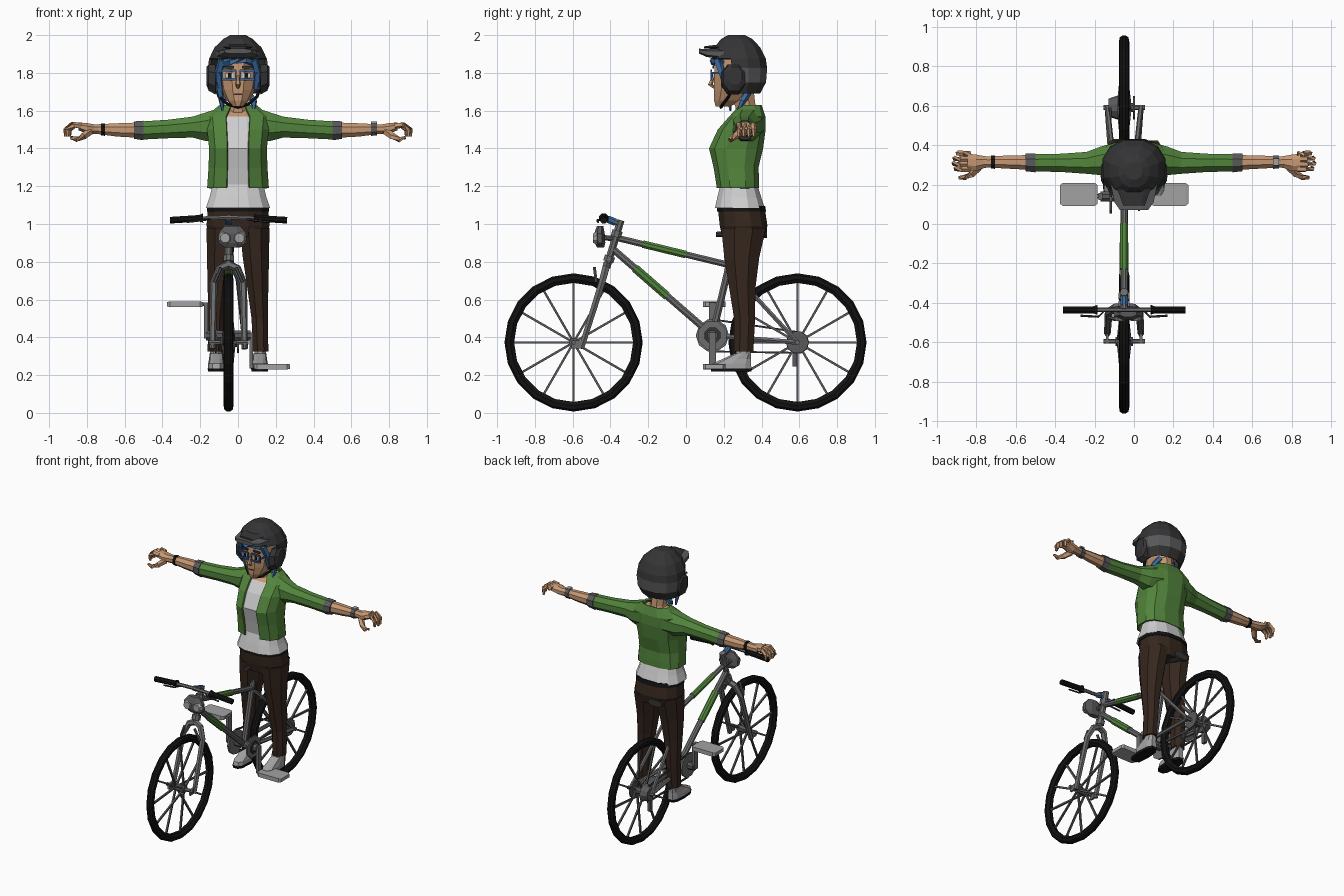
import bpy, bmesh, math
from mathutils import Vector

COLOURS = {
    "black": (0.006, 0.006, 0.006), "charcoal": (0.035, 0.035, 0.037), "mid_grey": (0.10, 0.10, 0.105),
    "frame_grey": (0.15, 0.15, 0.155), "light_grey": (0.36, 0.36, 0.37), "white": (0.62, 0.62, 0.63),
    "green": (0.085, 0.23, 0.045), "brown": (0.036, 0.02, 0.013), "skin": (0.56, 0.31, 0.17),
    "blue": (0.04, 0.14, 0.34)}
MATS = {}
for key, c in COLOURS.items():
    MATS[key] = bpy.data.materials.new(key)
    MATS[key].diffuse_color = (*c, 1)


def finish(name, bm, mats, paint=None):
    bmesh.ops.recalc_face_normals(bm, faces=bm.faces)
    if paint:
        for f in bm.faces:
            f.material_index = paint(f.calc_center_median())
    me = bpy.data.meshes.new(name)
    bm.to_mesh(me)
    bm.free()
    for m in mats.split():
        me.materials.append(MATS[m])
    ob = bpy.data.objects.new(name, me)
    bpy.context.collection.objects.link(ob)
    return ob


def skin_rings(bm, rings, cap=True):
    vs = [[bm.verts.new(p) for p in r] for r in rings]
    n = len(vs[0])
    for a, b in zip(vs, vs[1:]):
        for i in range(n):
            bm.faces.new((a[i], a[(i + 1) % n], b[(i + 1) % n], b[i]))
    if cap:
        bm.faces.new(vs[0])
        bm.faces.new(vs[-1])


def loft(name, rings, mats, n=10, axis="z", p=1.0, paint=None, drop=None, cap=True, thick=0):
    """Rings are (position on axis, centre a, centre b, radius a, radius b)."""
    bm = bmesh.new()
    out = []
    for t, a, b, ra, rb in rings:
        ring = []
        for k in range(n):
            g = -math.pi / 2 + (k + 0.5) * math.tau / n
            u, v = math.cos(g), math.sin(g)
            u, v = a + ra * math.copysign(abs(u) ** p, u), b + rb * math.copysign(abs(v) ** p, v)
            ring.append({"z": (u, v, t), "x": (t, u, v), "y": (u, t, v)}[axis])
        out.append(ring)
    skin_rings(bm, out, cap)
    if drop:
        bmesh.ops.delete(bm, geom=[f for f in bm.faces if drop(f.calc_center_median())], context="FACES")
    ob = finish(name, bm, mats, paint)
    if thick:
        m = ob.modifiers.new("thickness", "SOLIDIFY")
        m.thickness, m.offset = thick, -1
    return ob


def tube(name, pts, r, mats, n=6):
    """Tube through points; r is one radius or a list."""
    bm = bmesh.new()
    pts = [Vector(q) for q in pts]
    rs = r if isinstance(r, (list, tuple)) else [r] * len(pts)
    out = []
    for i, q in enumerate(pts):
        d = (pts[min(i + 1, len(pts) - 1)] - pts[max(i - 1, 0)]).normalized()
        side = d.cross(Vector((1, 0, 0)))
        if side.length < 0.3:
            side = d.cross(Vector((0, 1, 0)))
        side.normalize()
        up = side.cross(d)
        out.append([q + rs[i] * (side * math.cos(g) + up * math.sin(g))
                    for g in (math.tau * (k + 0.5) / n for k in range(n))])
    skin_rings(bm, out)
    return finish(name, bm, mats)


def box(name, c, s, mats):
    bm = bmesh.new()
    bmesh.ops.create_cube(bm, size=1)
    for v in bm.verts:
        v.co = Vector(c) + Vector([v.co[i] * s[i] for i in range(3)])
    return finish(name, bm, mats)


BX = -0.05  # plane of the bicycle


def wheel(name, y, z):
    # tyre from a lozenge-like section turned about the hub
    bm = bmesh.new()
    sec = [(0.315, -0.012), (0.335, -0.026), (0.356, -0.022), (0.366, -0.008),
           (0.366, 0.008), (0.356, 0.022), (0.335, 0.026), (0.315, 0.012)]
    N = 20
    vs = [[bm.verts.new((BX + x, y + r * math.cos(math.tau * i / N), z + r * math.sin(math.tau * i / N)))
           for r, x in sec] for i in range(N)]
    for i in range(N):
        a, b = vs[i], vs[(i + 1) % N]
        for j in range(8):
            bm.faces.new((a[j], a[(j + 1) % 8], b[(j + 1) % 8], b[j]))
    finish(name + "_tyre", bm, "black")
    for i in range(12):
        g = math.tau * i / 12
        s = 0.03 if i % 2 else -0.03
        tube(name + "_spoke", [(BX + s, y + 0.02 * math.cos(g), z + 0.02 * math.sin(g)),
                               (BX, y + 0.325 * math.cos(g), z + 0.325 * math.sin(g))], 0.0085, "mid_grey", 4)
    tube(name + "_hub", [(BX - 0.045, y, z), (BX + 0.045, y, z)], 0.025, "mid_grey", 8)
    tube(name + "_axle", [(BX - 0.105, y, z), (BX + 0.105, y, z)], 0.012, "frame_grey")


FY, RY, WZ = -0.595, 0.59, 0.373
wheel("front_wheel", FY, WZ)
wheel("rear_wheel", RY, WZ)


def bar(name, a, b, r, mats="frame_grey", n=8, x=0.0):
    return tube(name, [(BX + x, *a), (BX + x, *b)], r, mats, n)


# frame tubes
bar("head_tube", (-0.345, 1.02), (-0.42, 0.77), 0.021)
bar("upper_headset", (-0.362, 0.965), (-0.372, 0.93), 0.03)
bar("lower_headset", (-0.402, 0.83), (-0.412, 0.80), 0.03)
bar("top_tube", (-0.38, 0.93), (0.22, 0.785), 0.018)
bar("top_tube_band", (-0.23, 0.894), (0.0, 0.838), 0.0215, "green")
bar("down_tube", (-0.39, 0.87), (0.14, 0.41), 0.02)
bar("down_tube_band", (-0.27, 0.766), (-0.10, 0.618), 0.0245, "green")
bar("seat_tube", (0.14, 0.41), (0.24, 0.83), 0.02)
bar("seat_post", (0.235, 0.81), (0.27, 0.94), 0.014, "mid_grey")
loft("seat", [(0.16, BX, 0.945, 0.018, 0.015), (0.28, BX, 0.945, 0.03, 0.02),
              (0.37, BX, 0.945, 0.075, 0.028), (0.43, BX, 0.95, 0.06, 0.025)], "charcoal", 8, "y")
for s in (-1, 1):
    tube("seat_stay", [(BX + s * 0.02, 0.225, 0.77), (BX + s * 0.05, 0.28, 0.71),
                       (BX + s * 0.085, RY, WZ)], 0.013, "frame_grey")
    tube("chain_stay", [(BX + s * 0.03, 0.14, 0.41), (BX + s * 0.06, 0.25, 0.40),
                        (BX + s * 0.085, RY, WZ)], 0.014, "frame_grey")
    tube("fork_blade", [(BX, -0.42, 0.785), (BX + s * 0.045, -0.425, 0.765), (BX + s * 0.078, -0.445, 0.69),
                        (BX + s * 0.085, -0.555, 0.34)], [0.022, 0.022, 0.02, 0.017], "frame_grey")
    box("fork_dropout", (BX + s * 0.085, -0.575, 0.362), (0.014, 0.06, 0.04), "frame_grey")
    tube("brake_arm", [(BX + s * 0.075, -0.475, 0.69), (BX + s * 0.04, -0.485, 0.77)], 0.009, "mid_grey")
    # handlebar half and grip
    tube("handlebar", [(BX, -0.435, 1.035), (BX + s * 0.14, -0.435, 1.03), (BX + s * 0.30, -0.435, 1.02)],
         0.012, "frame_grey")
    tube("grip", [(BX + s * 0.135, -0.435, 1.031), (BX + s * 0.155, -0.435, 1.03), (BX + s * 0.31, -0.435, 1.02)],
         [0.027, 0.019, 0.019], "black", 8)
    tube("brake_lever", [(BX + s * 0.10, -0.44, 1.025), (BX + s * 0.13, -0.47, 1.02),
                         (BX + s * 0.22, -0.465, 1.01)], 0.006, "charcoal", 5)
    tube("lamp_lens", [(BX + s * 0.038 + 0.02, -0.47, 0.925), (BX + s * 0.038 + 0.02, -0.492, 0.925)],
         [0.038, 0.026], "light_grey", 8)
bar("stem", (-0.435, 1.035), (-0.352, 1.0), 0.018, "frame_grey")
bar("stem_wrap", (-0.415, 1.026), (-0.375, 1.01), 0.021, "blue")
bar("lamp_bracket", (-0.45, 0.93), (-0.37, 0.92), 0.015, "mid_grey")
loft("lamp_body", [(0.875, -0.03, -0.452, 0.045, 0.02), (0.90, -0.03, -0.455, 0.08, 0.03),
                   (0.95, -0.03, -0.458, 0.08, 0.03), (0.99, -0.03, -0.455, 0.045, 0.018)], "mid_grey", 8)

# drivetrain
tube("bottom_bracket", [(-0.17, 0.14, 0.41), (0.065, 0.14, 0.41)], 0.028, "mid_grey", 8)
tube("chainring", [(-0.125, 0.14, 0.41), (-0.112, 0.14, 0.41)], 0.088, "frame_grey", 10)
tube("crank_guard", [(0.02, 0.14, 0.41), (0.03, 0.14, 0.41)], 0.08, "frame_grey", 8)
tube("guard_cap", [(0.03, 0.14, 0.41), (0.038, 0.14, 0.41)], 0.045, "charcoal", 8)
tube("cassette", [(-0.13, RY, WZ), (-0.08, RY, WZ)], [0.045, 0.062], "mid_grey", 10)
tube("hub_disc", [(-0.005, RY, WZ), (0.005, RY, WZ)], 0.06, "mid_grey", 10)
for dz, ez in ((0.085, 0.055), (-0.085, -0.055)):
    tube("chain_run", [(-0.118, 0.14, 0.41 + dz), (-0.118, RY, WZ + ez)], 0.007, "charcoal", 4)
box("derailleur", (-0.118, 0.58, 0.29), (0.02, 0.03, 0.09), "mid_grey")
for s, x in ((1, 0.07), (-1, -0.17)):
    tip = 0.41 - s * 0.165
    box("crank_arm", (x, 0.14, 0.41 - s * 0.08), (0.02, 0.036, 0.19), "frame_grey")
    px = x + s * 0.11
    tube("pedal_spindle", [(x, 0.14, tip), (px, 0.14, tip)], 0.012, "mid_grey")
    loft("pedal", [(px - 0.095, 0.15, tip, 0.048, 0.012), (px - 0.08, 0.15, tip, 0.06, 0.015),
                   (px + 0.08, 0.15, tip, 0.06, 0.015), (px + 0.095, 0.15, tip, 0.048, 0.012)],
         "light_grey", 4, "x", 0.05)

# rider: legs and shoes
loft("hips", [(0.93, 0, 0.305, 0.15, 0.115), (0.99, 0, 0.305, 0.172, 0.13), (1.09, 0, 0.292, 0.163, 0.128)],
     "brown", 12, p=0.85)
loft("belt", [(1.065, 0, 0.294, 0.17, 0.134), (1.095, 0, 0.291, 0.168, 0.132)], "black", 12, p=0.85)
for s in (-1, 1):
    loft("trouser_leg", [(0.325, s * 0.12, 0.305, 0.044, 0.056), (0.50, s * 0.115, 0.31, 0.047, 0.06),
                         (0.66, s * 0.105, 0.298, 0.06, 0.075), (0.82, s * 0.095, 0.295, 0.075, 0.10),
                         (0.98, s * 0.088, 0.305, 0.085, 0.128)], "brown", 8)
    loft("ankle", [(0.28, s * 0.118, 0.30, 0.03, 0.04), (0.34, s * 0.118, 0.305, 0.034, 0.043)], "light_grey", 8)
    loft("shoe", [(0.235, s * 0.115, 0.24, 0.043, 0.11), (0.262, s * 0.115, 0.243, 0.043, 0.105),
                  (0.285, s * 0.115, 0.268, 0.038, 0.078), (0.315, s * 0.115, 0.302, 0.036, 0.045)],
         "light_grey", 10, p=0.7)
    loft("shoe_sole", [(0.218, s * 0.115, 0.24, 0.043, 0.11), (0.236, s * 0.115, 0.24, 0.046, 0.113)],
         "black", 10, p=0.7)

# shirt and open jacket
loft("shirt", [(1.085, 0, 0.285, 0.175, 0.135), (1.14, 0, 0.282, 0.155, 0.12), (1.21, 0, 0.28, 0.137, 0.10),
               (1.30, 0, 0.27, 0.14, 0.108), (1.40, 0, 0.268, 0.142, 0.13), (1.50, 0, 0.295, 0.145, 0.113),
               (1.57, 0, 0.322, 0.13, 0.085), (1.61, 0, 0.335, 0.085, 0.052)],
     "white skin", 12, p=0.8, paint=lambda c: int(c.z > 1.57))
loft("jacket", [(1.19, 0, 0.275, 0.168, 0.115), (1.23, 0, 0.272, 0.165, 0.118), (1.30, 0, 0.265, 0.16, 0.122),
                (1.40, 0, 0.265, 0.157, 0.147), (1.50, 0, 0.295, 0.168, 0.13), (1.57, 0, 0.325, 0.175, 0.098),
                (1.63, 0, 0.342, 0.10, 0.06)], "green", 12, p=0.75, cap=False, thick=0.012,
     drop=lambda c: c.y < 0.32 and abs(c.x) < 0.03)

for s in (-1, 1):
    # sleeve, cuff, forearm, wrist band
    loft("sleeve", [(s * 0.09, 0.335, 1.53, 0.085, 0.095), (s * 0.17, 0.32, 1.515, 0.078, 0.082),
                    (s * 0.24, 0.31, 1.513, 0.06, 0.06), (s * 0.37, 0.31, 1.503, 0.05, 0.053),
                    (s * 0.51, 0.31, 1.495, 0.047, 0.052)], "green", 8, "x")
    loft("cuff", [(s * 0.50, 0.31, 1.495, 0.052, 0.056), (s * 0.55, 0.312, 1.497, 0.048, 0.05)],
         "mid_grey", 8, "x")
    loft("forearm", [(s * 0.54, 0.312, 1.497, 0.04, 0.043), (s * 0.64, 0.314, 1.498, 0.036, 0.038),
                     (s * 0.74, 0.314, 1.502, 0.03, 0.028), (s * 0.77, 0.314, 1.502, 0.034, 0.028)],
         "skin", 8, "x")
    loft("wrist_band", [(s * 0.705, 0.314, 1.50, 0.037, 0.036), (s * (0.735 if s > 0 else 0.725), 0.314, 1.501, 0.036, 0.035)],
         "mid_grey" if s > 0 else "black", 8, "x")
    # hand with curled fingers and thumb
    loft("palm", [(s * 0.76, 0.314, 1.502, 0.033, 0.027), (s * 0.80, 0.31, 1.506, 0.045, 0.031),
                  (s * 0.845, 0.315, 1.517, 0.045, 0.022)], "skin", 8, "x")
    for k in range(4):
        y, e = 0.278 + 0.026 * k, (0.0, 0.01, 0.006, -0.01)[k]
        tube("finger", [(s * 0.83, y, 1.518), (s * (0.87 + e), y, 1.525), (s * (0.903 + e), y + 0.003, 1.498),
                        (s * (0.902 + e), y + 0.003, 1.463)], [0.016, 0.015, 0.014, 0.009], "skin", 5)
    tube("thumb", [(s * 0.785, 0.29, 1.49), (s * 0.82, 0.255, 1.463), (s * 0.855, 0.236, 1.447),
                   (s * 0.888, 0.236, 1.458)], [0.022, 0.019, 0.015, 0.009], "skin", 5)
box("watch_face", (0.72, 0.314, 1.537), (0.03, 0.036, 0.009), "light_grey")

# neck and head
loft("neck", [(1.57, 0, 0.325, 0.075, 0.065), (1.62, 0, 0.315, 0.052, 0.058), (1.74, 0, 0.29, 0.056, 0.07)], "skin", 8)
loft("head", [(1.622, 0, 0.195, 0.028, 0.04), (1.655, 0, 0.225, 0.062, 0.08), (1.71, 0, 0.25, 0.092, 0.107),
              (1.78, 0, 0.255, 0.105, 0.112), (1.87, 0, 0.255, 0.105, 0.108)], "skin", 10)
tube("nose", [(0, 0.146, 1.785), (0, 0.128, 1.738), (0, 0.15, 1.722)], [0.006, 0.015, 0.009], "skin", 5)
box("mouth", (0, 0.151, 1.688), (0.04, 0.008, 0.008), "brown")
for s in (-1, 1):
    box("eye_white", (s * 0.046, 0.146, 1.787), (0.042, 0.009, 0.026), "white")
    box("pupil", (s * 0.044, 0.140, 1.787), (0.018, 0.006, 0.024), "black")
    box("eyebrow", (s * 0.048, 0.145, 1.83), (0.055, 0.009, 0.012), "charcoal")
    # spectacle frame
    for dz in (-0.024, 0.024):
        box("spectacle_rim", (s * 0.048, 0.133, 1.789 + dz), (0.074, 0.009, 0.009), "blue")
    for dx in (0.013, 0.083):
        box("spectacle_side", (s * dx, 0.133, 1.789), (0.008, 0.009, 0.05), "blue")
    box("spectacle_arm", (s * 0.098, 0.185, 1.80), (0.008, 0.11, 0.01), "blue")
    # hair locks, longer on one side
    low = 1.60 if s < 0 else 1.72
    tube("hair_lock", [(s * 0.085, 0.165, 1.87), (s * 0.104, 0.19, 1.80), (s * 0.098, 0.22, 1.72),
                       (s * 0.082, 0.235, low)], [0.022, 0.02, 0.022, 0.006], "blue", 5)
    tube("chin_strap", [(s * 0.125, 0.25, 1.74), (s * 0.10, 0.225, 1.675), (s * 0.055, 0.195, 1.635),
                        (0, 0.185, 1.618)], 0.009, "black", 5)
    tube("hair_tail", [(s * 0.05, 0.33, 1.70), (s * 0.085, 0.30, 1.65), (s * 0.08, 0.27, 1.60 - 0.02 * s)],
         [0.02, 0.018, 0.005], "blue", 5)
tube("hair_fringe", [(-0.095, 0.19, 1.845), (-0.04, 0.145, 1.862), (0.04, 0.145, 1.868), (0.095, 0.19, 1.85)],
     [0.024, 0.022, 0.018, 0.02], "blue", 5)

# helmet shell with face opening, crown, visor
loft("helmet", [(1.69, 0, 0.29, 0.128, 0.105), (1.75, 0, 0.29, 0.155, 0.138), (1.825, 0, 0.287, 0.165, 0.147),
                (1.875, 0, 0.28, 0.158, 0.147), (1.935, 0, 0.272, 0.128, 0.125), (1.98, 0, 0.268, 0.08, 0.085),
                (2.0, 0, 0.268, 0.042, 0.045)], "charcoal mid_grey", 12, p=0.9, thick=0.015,
     paint=lambda c: int(1.75 < c.z < 1.83 and c.y > 0.2),
     drop=lambda c: c.z < 1.695 or (c.z < 1.86 and c.y < 0.22))
loft("visor", [(0.07, 0, 1.915, 0.075, 0.014), (0.11, 0, 1.905, 0.105, 0.022), (0.20, 0, 1.90, 0.125, 0.03)],
     "mid_grey", 8, "y", 0.7)
loft("visor_top", [(0.095, 0, 1.935, 0.055, 0.006), (0.18, 0, 1.938, 0.085, 0.015)], "charcoal", 6, "y", 0.7)
for s in (-1, 1):
    loft("ear_guard", [(s * 0.12, 0.25, 1.765, 0.07, 0.085), (s * 0.155, 0.255, 1.775, 0.062, 0.075),
                       (s * 0.168, 0.26, 1.785, 0.04, 0.05)], "charcoal", 8, "x", 0.9)
